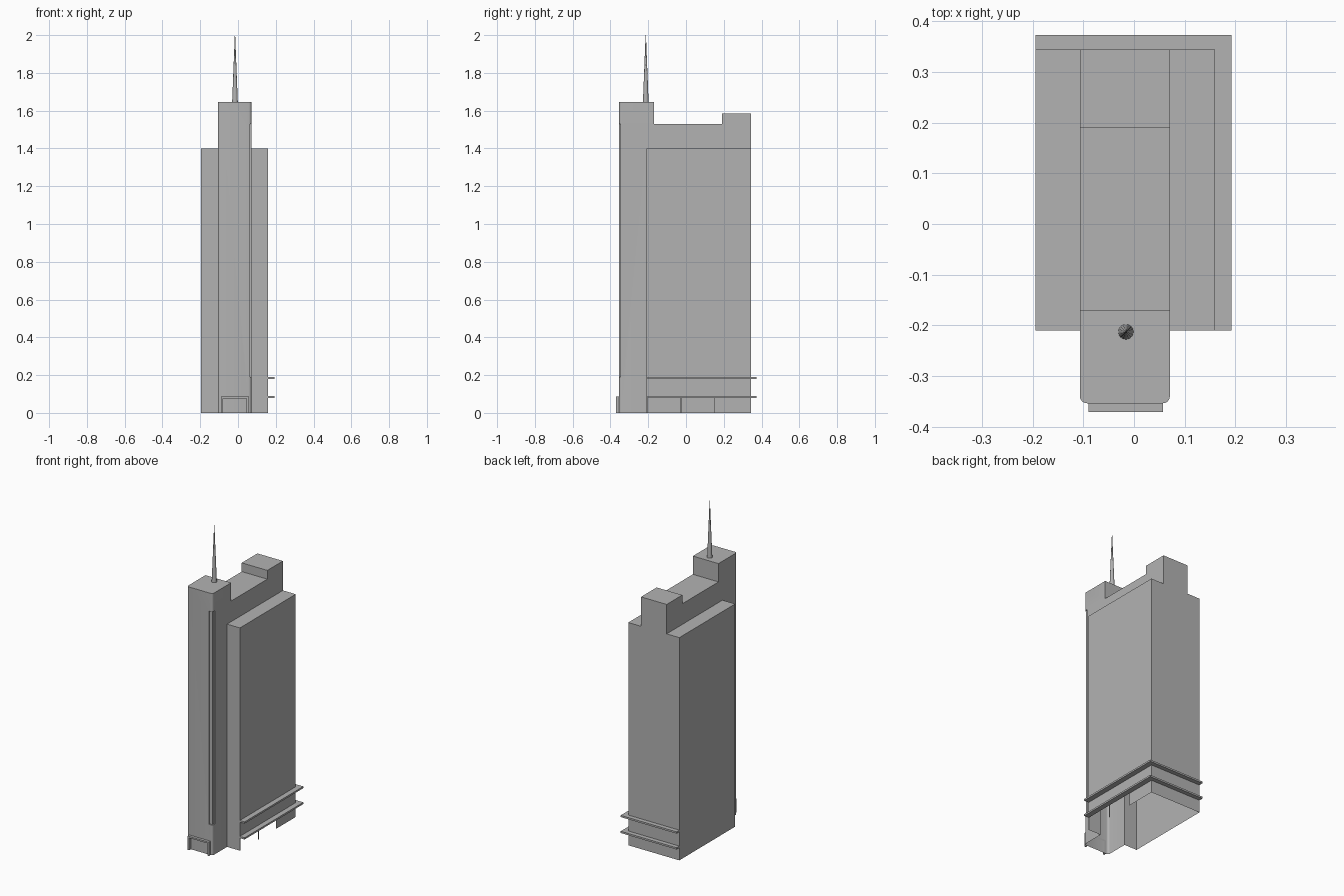
import bpy
import bmesh
from mathutils import Vector

cube = bpy.data.objects.get("Cube")
if cube:
    bpy.data.objects.remove(cube, do_unlink=True)

# One plain grey for the whole building
grey = bpy.data.materials.new("concrete_grey")
grey.use_nodes = True
colour = (0.45, 0.45, 0.45, 1)
grey.diffuse_color = colour
grey.node_tree.nodes["Principled BSDF"].inputs["Base Color"].default_value = colour


def finish(name, bm):
    bmesh.ops.recalc_face_normals(bm, faces=bm.faces)
    mesh = bpy.data.meshes.new(name)
    bm.to_mesh(mesh)
    bm.free()
    mesh.materials.append(grey)
    ob = bpy.data.objects.new(name, mesh)
    bpy.context.collection.objects.link(ob)
    return ob


def prism(name, points, axis, start, end, round_front=0):
    """Extrude a 2D outline along an axis; optionally round its front uprights."""
    place = {"x": lambda p: (start, p[0], p[1]),
             "y": lambda p: (p[0], start, p[1]),
             "z": lambda p: (p[0], p[1], start)}[axis]
    bm = bmesh.new()
    face = bm.faces.new([bm.verts.new(place(p)) for p in points])
    grown = bmesh.ops.extrude_face_region(bm, geom=[face])["geom"]
    move = Vector([end - start if a == axis else 0 for a in "xyz"])
    bmesh.ops.translate(bm, vec=move, verts=[g for g in grown if isinstance(g, bmesh.types.BMVert)])
    if round_front:
        front = min(v.co.y for v in bm.verts)
        edges = [e for e in bm.edges
                 if all(abs(v.co.y - front) < 1e-4 for v in e.verts)
                 and abs(e.verts[0].co.z - e.verts[1].co.z) > 0.1]
        bmesh.ops.bevel(bm, geom=edges, offset=round_front, segments=4,
                        profile=0.5, affect="EDGES")
    return finish(name, bm)


def box(name, x, y, z):
    return prism(name, [(x[0], y[0]), (x[1], y[0]), (x[1], y[1]), (x[0], y[1])], "z", *z)


def boolean(target, other, operation):
    mod = target.modifiers.new(operation, "BOOLEAN")
    mod.operation = operation
    mod.solver = "EXACT"
    mod.object = other
    bpy.context.view_layer.objects.active = target
    bpy.ops.object.modifier_apply(modifier=mod.name)
    bpy.data.objects.remove(other, do_unlink=True)


def smooth(ob):
    bpy.ops.object.select_all(action="DESELECT")
    ob.select_set(True)
    bpy.context.view_layer.objects.active = ob
    bpy.ops.object.shade_smooth_by_angle()


LEFT, RIGHT = -0.195, 0.16
FRONT, BACK = -0.21, 0.345
CORE_LEFT, CORE_RIGHT, CORE_FRONT = -0.107, 0.071, -0.354

# Tall core with stepped roof, joined to the lower wings
tower = prism("tower", [(CORE_FRONT, 0), (BACK, 0), (BACK, 1.585), (0.19, 1.585),
                        (0.19, 1.53), (-0.17, 1.53), (-0.17, 1.645), (CORE_FRONT, 1.645)],
              "x", CORE_LEFT, CORE_RIGHT, round_front=0.014)
boolean(tower, box("wings", (LEFT, RIGHT), (FRONT, BACK), (0, 1.4)), "UNION")

# Recessed corner strip and ground-floor openings
boolean(tower, box("corner_cutter", (0.045, 0.1), (-0.4, -0.33), (0.19, 1.53)), "DIFFERENCE")
for y in [(-0.205, -0.03), (-0.02, 0.15)]:
    boolean(tower, box("opening_cutter", (0.14, 0.2), y, (-0.05, 0.08)), "DIFFERENCE")

# Leave the shell open underneath and through the openings
bm = bmesh.new()
bm.from_mesh(tower.data)
doomed = []
for f in bm.faces:
    c = f.calc_center_median()
    if max(v.co.z for v in f.verts) < 0.001:
        doomed.append(f)
    elif 0.135 < c.x < 0.158 and c.z < 0.085 and -0.208 < c.y < 0.2:
        doomed.append(f)
bmesh.ops.delete(bm, geom=doomed, context="FACES")
bm.to_mesh(tower.data)
bm.free()
smooth(tower)

# Window column set inside the corner strip
box("corner_window", (0.045, 0.064), (-0.347, -0.33), (0.19, 1.53))

# Two ledges wrapping the left side and the back
ledge_outline = [(RIGHT, FRONT), (0.193, FRONT), (0.193, 0.373),
                 (LEFT, 0.373), (LEFT, BACK), (RIGHT, BACK)]
for label, z in (("lower", 0.079), ("upper", 0.179)):
    prism(label + "_ledge", ledge_outline, "z", z, z + 0.011)

# Entrance frame
prism("entrance_frame", [(-0.09, 0), (-0.09, 0.087), (0.057, 0.087), (0.057, 0),
                         (0.046, 0), (0.046, 0.077), (-0.08, 0.077), (-0.08, 0)],
      "y", -0.371, CORE_FRONT)

# Roof spire
bm = bmesh.new()
bmesh.ops.create_cone(bm, cap_ends=True, segments=16, radius1=0.015, radius2=0.001, depth=0.355)
bmesh.ops.translate(bm, vec=(-0.016, -0.213, 1.8225), verts=bm.verts)
smooth(finish("spire", bm))
